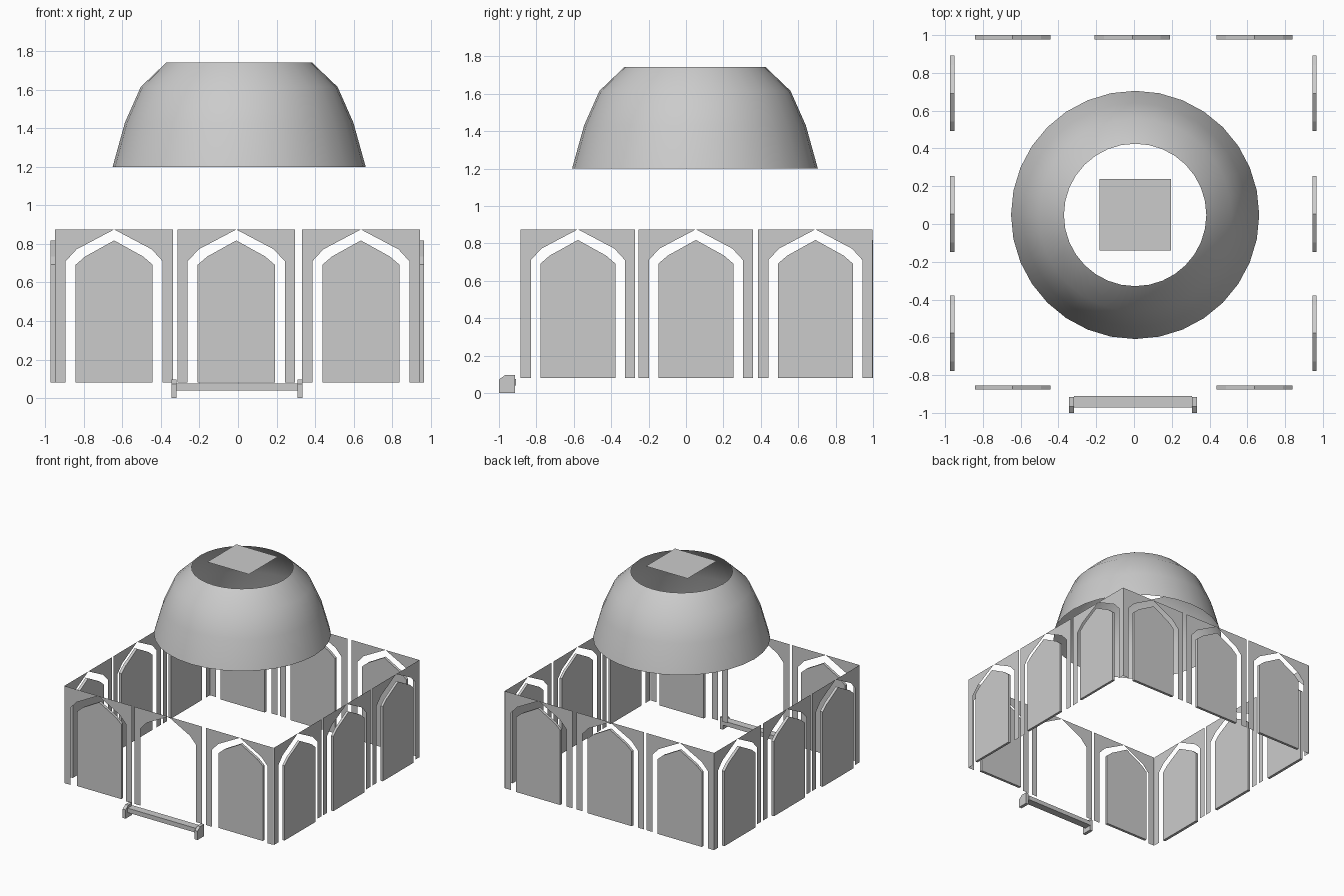
import bpy, bmesh, math

if "Cube" in bpy.data.objects:
    bpy.data.objects.remove(bpy.data.objects["Cube"])

def make_object(name, bm, loc=(0, 0, 0), rot=0):
    mesh = bpy.data.meshes.new(name)
    bm.to_mesh(mesh)
    bm.free()
    ob = bpy.data.objects.new(name, mesh)
    ob.location = loc
    ob.rotation_euler.z = rot
    bpy.context.collection.objects.link(ob)
    return ob

def prism(bm, pts, a, b, axis):
    """Extrude a 2D outline from a to b along x (axis 0) or y (axis 1)."""
    put = (lambda p, t: (t, p[0], p[1])) if axis == 0 else (lambda p, t: (p[0], t, p[1]))
    face = bm.faces.new([bm.verts.new(put(p, a)) for p in pts])
    ext = bmesh.ops.extrude_face_region(bm, geom=[face])["geom"]
    vec = (b - a, 0, 0) if axis == 0 else (0, b - a, 0)
    bmesh.ops.translate(bm, vec=vec, verts=[v for v in ext if isinstance(v, bmesh.types.BMVert)])
    bmesh.ops.recalc_face_normals(bm, faces=bm.faces)

BASE, TOP = 0.08, 0.875

# Flat arch surround: two mirrored halves meeting at the apex
def arch_frame(name, loc, rot):
    bm = bmesh.new()
    half = [(0.306, BASE), (0.306, TOP), (0, TOP), (0.195, 0.772), (0.252, 0.71), (0.252, BASE)]
    for s in (1, -1):
        f = bm.faces.new([bm.verts.new((s * x, 0, z)) for x, z in half])
        f.normal_update()
        if f.normal.y > 0:
            f.normal_flip()
    make_object(name, bm, loc, rot)

# Thin pointed panel standing in the arch; out0/out1 are offsets outward from the wall
def arch_panel(name, loc, rot, out0, out1):
    right = [(0.2, BASE), (0.2, 0.692), (0.15, 0.735)]
    pts = right + [(0, 0.818)] + [(-x, z) for x, z in reversed(right)]
    bm = bmesh.new()
    prism(bm, pts, -out0, -out1, 1)
    make_object(name, bm, loc, rot)

# Four walls of three bays each
XS = (-0.643, -0.009, 0.638)
YS = (-0.578, 0.053, 0.692)
walls = [
    ("front", [(x, -0.888) for x in XS], 0, -0.034, -0.012),
    ("right", [(0.946, y) for y in YS], math.pi / 2, 0.0, 0.02),
    ("back", [(x, 0.994) for x in XS], math.pi, -0.016, 0.006),
    ("left", [(-0.95, y) for y in YS], -math.pi / 2, 0.0, 0.023),
]
for side, bays, rot, out0, out1 in walls:
    for i, (x, y) in enumerate(bays):
        arch_frame(f"{side}_arch_frame_{i + 1}", (x, y, 0), rot)
        if not (side == "front" and i == 1):      # the entrance stays open
            arch_panel(f"{side}_arch_panel_{i + 1}", (x, y, 0), rot, out0, out1)

# Dome shell, open at the top
profile = [(0.657, 1.2), (0.593, 1.43), (0.511, 1.615), (0.377, 1.743)]
SEG = 32
bm = bmesh.new()
rings = [[bm.verts.new((r * math.cos(2 * math.pi * k / SEG), r * math.sin(2 * math.pi * k / SEG), z))
          for k in range(SEG)] for r, z in profile]
for lo, hi in zip(rings, rings[1:]):
    for k in range(SEG):
        n = (k + 1) % SEG
        bm.faces.new((lo[k], lo[n], hi[n], hi[k])).smooth = True
make_object("dome", bm, (0.006, 0.048, 0))

# Square roof plate floating above the dome opening
bm = bmesh.new()
bmesh.ops.create_grid(bm, x_segments=1, y_segments=1, size=0.189)
make_object("dome_cap", bm, (0.007, 0.05, 1.808))

# Entrance step with chamfered end blocks
bm = bmesh.new()
prism(bm, [(-0.972, 0.04), (-0.91, 0.04), (-0.91, 0.076), (-0.972, 0.076)], -0.318, 0.308, 0)
make_object("step_tread", bm)
cheek = [(-1.0, 0), (-0.915, 0), (-0.915, 0.097), (-0.965, 0.097), (-1.0, 0.072)]
for name, a, b in (("step_left_end", -0.344, -0.318), ("step_right_end", 0.308, 0.334)):
    bm = bmesh.new()
    prism(bm, cheek, a, b, 0)
    make_object(name, bm)
